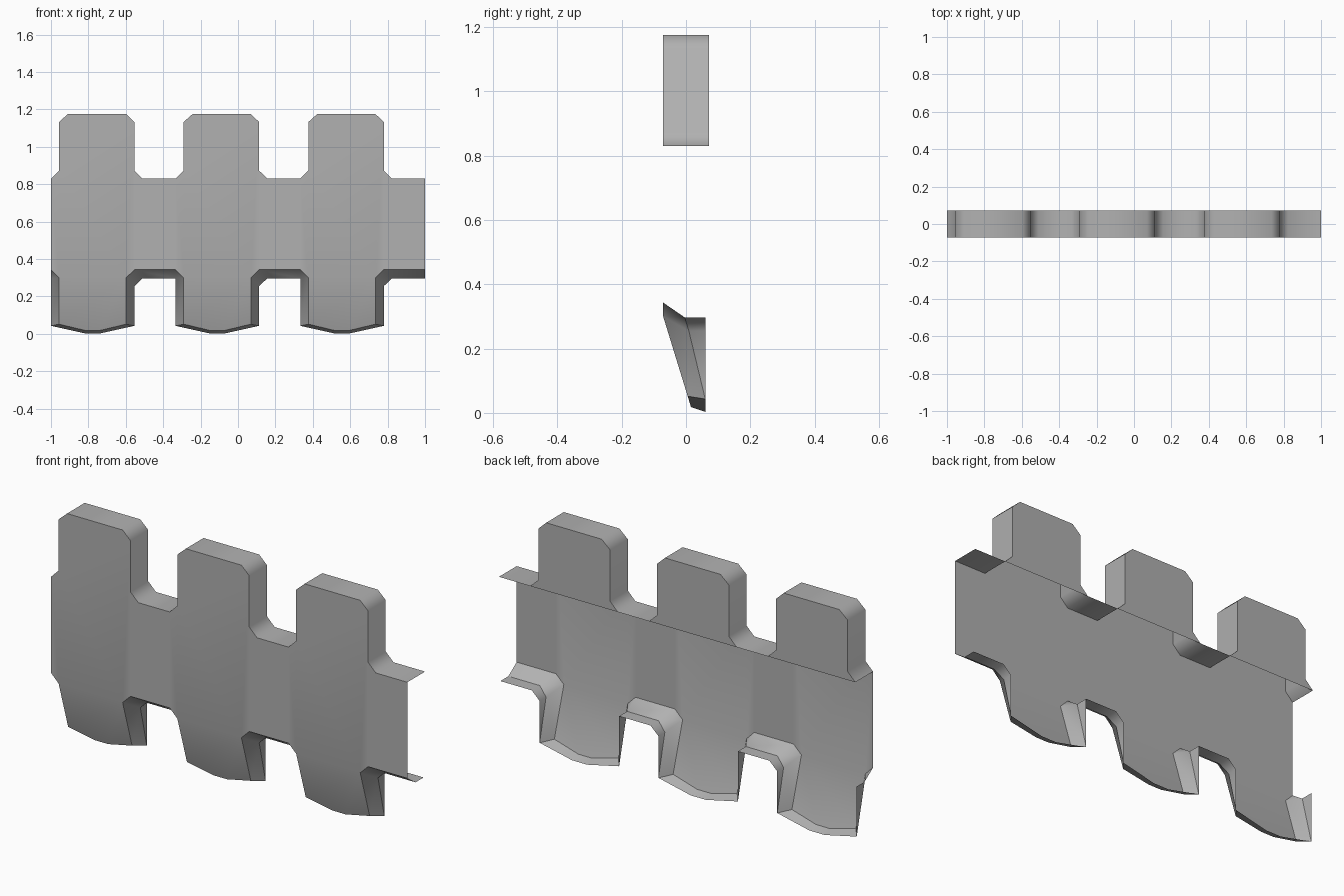
import bpy, bmesh

if "Cube" in bpy.data.objects:
    bpy.data.objects.remove(bpy.data.objects["Cube"])

UNIT = 2 / 3          # width of one repeat
FRONT, BACK, TAB_BACK = -0.071, 0.071, 0.06


def lean(z):
    """Depth of the front surface: upright above 0.3, tilting back below."""
    return FRONT + max(0, 0.30 - z) * 0.307


def face(bm, pts, group):
    f = bm.faces.new([bm.verts.new(p) for p in pts])
    f[bm.faces.layers.int["group"]] = group
    f.smooth = True


def strip(bm, a, b, group):
    """Band of quads between two matching point rows."""
    for i in range(len(a) - 1):
        pts = []
        for p in (a[i], a[i + 1], b[i + 1], b[i]):
            if not any(sum(abs(u - v) for u, v in zip(p, q)) < 1e-5 for q in pts):
                pts.append(p)
        if len(pts) > 2:
            face(bm, pts, group)


def finish(name, bm, material):
    bmesh.ops.remove_doubles(bm, verts=bm.verts[:], dist=1e-4)
    bmesh.ops.recalc_face_normals(bm, faces=bm.faces[:])
    # the large upright face must look towards the front
    big = max(bm.faces, key=lambda f: f.calc_area())
    if big.normal.y > 0:
        bmesh.ops.reverse_faces(bm, faces=bm.faces[:])
    # sharp where different bands meet, smooth round the chamfers within one
    layer = bm.faces.layers.int["group"]
    for e in bm.edges:
        groups = {f[layer] for f in e.link_faces}
        if len(groups) > 1 or e.calc_face_angle(0) > 0.9:
            e.smooth = False
    me = bpy.data.meshes.new(name)
    bm.to_mesh(me)
    bm.free()
    me.materials.append(material)
    ob = bpy.data.objects.new(name, me)
    bpy.context.collection.objects.link(ob)


# Profiles of one repeat (x offset, z)
TOP = [(0, .83), (.043, .873), (.043, 1.133), (.09, 1.175), (.402, 1.175),
       (.446, 1.133), (.446, .873), (.49, .83), (UNIT, .83)]
# hanging tab: front edge, then the wider edge behind its bevel
EDGE = [(0, .343), (.043, .30), (.043, .052), (.185, .018), (.26, .018),
        (.402, .052), (.402, .30), (.446, .343), (UNIT, .343)]
RIM = [(0, .297), (0, .297), (0, .043), (.18, .003), (.265, .003),
       (.446, .043), (.446, .255), (.49, .297), (UNIT, .297)]

stone = bpy.data.materials.new("dark_stone")
stone.diffuse_color = (0.44, 0.44, 0.44, 1)
stone.use_nodes = True
stone.node_tree.nodes["Principled BSDF"].inputs["Base Color"].default_value = stone.diffuse_color

bm = bmesh.new()
bm.faces.layers.int.new("group")
for k in range(3):
    x0 = -1 + k * UNIT
    top = [(x0 + x, FRONT, z) for x, z in TOP]
    top_back = [(x, BACK, z) for x, _, z in top]
    edge = [(x0 + x, lean(z), z) for x, z in EDGE]
    rim = [(x0 + x, min(lean(z) + .066, TAB_BACK), z) for x, z in RIM]
    rim_back = [(x, TAB_BACK, z) for x, _, z in rim]
    # front wall columns and leaning tab
    face(bm, top[0:2] + edge[1::-1], 0)
    face(bm, top[1:7] + [edge[6], edge[1]], 0)
    face(bm, top[6:8] + [edge[7], edge[6]], 0)
    face(bm, top[7:9] + [edge[8], edge[7]], 0)
    face(bm, edge[1:7], 0)
    # merlon sides, tops, crenel floor and back
    strip(bm, top, top_back, 1)
    face(bm, top_back[:8], 2)
    # bevel around the tab and return to the back
    strip(bm, edge, rim, 3)
    strip(bm, rim, rim_back, 4)
finish("battlement_trim", bm, stone)
